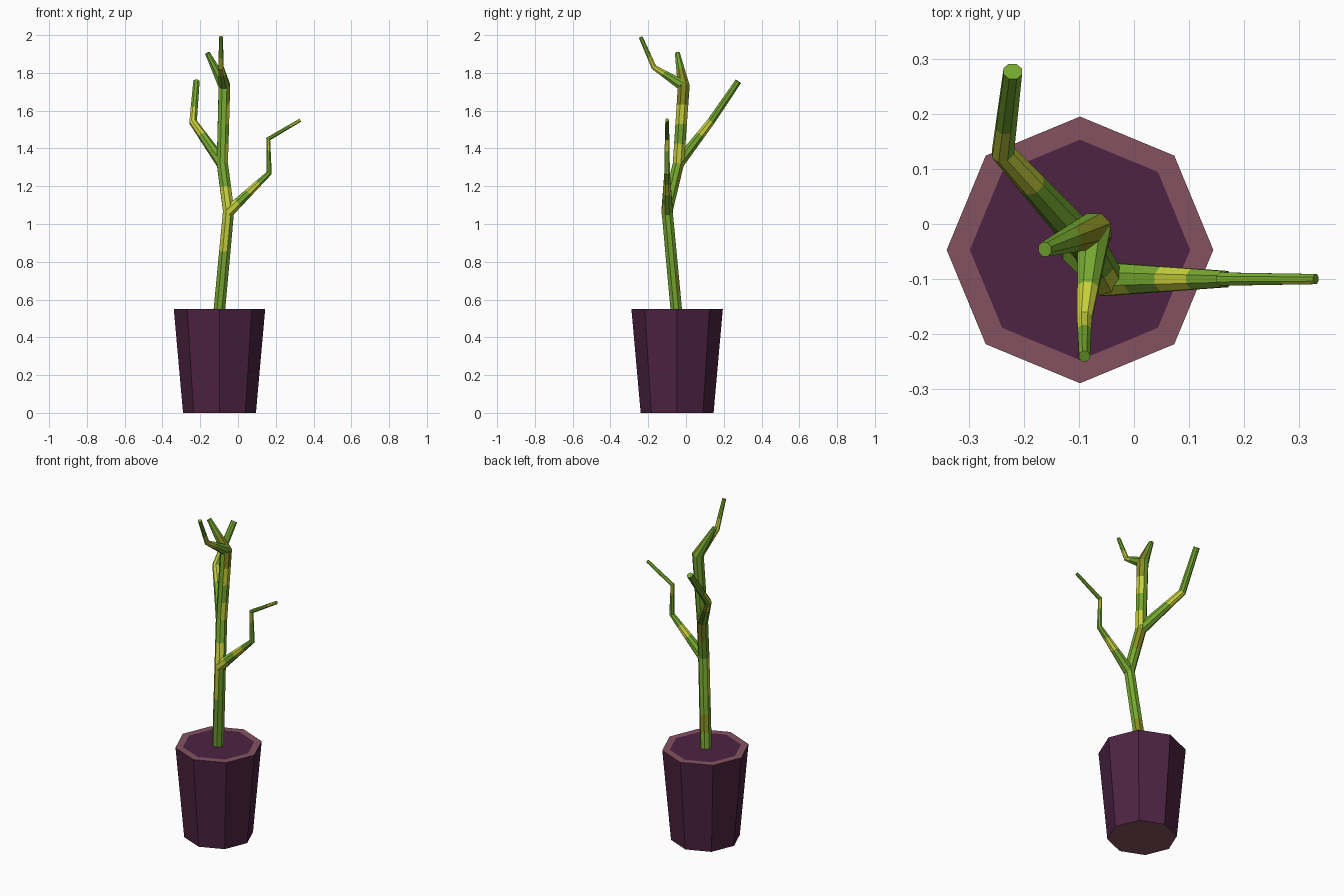
import bpy, bmesh, math
from mathutils import Vector

if "Cube" in bpy.data.objects:
    bpy.data.objects.remove(bpy.data.objects["Cube"])


def material(name, rgb):
    m = bpy.data.materials.new(name)
    m.diffuse_color = (*rgb, 1)
    m.use_nodes = True
    m.node_tree.nodes["Principled BSDF"].inputs["Base Color"].default_value = m.diffuse_color
    return m


GREEN = material("stem green", (0.18, 0.39, 0.03))
YELLOW = material("yellow green", (0.56, 0.62, 0.045))
OLIVE = material("olive", (0.24, 0.26, 0.015))
PLUM = material("plum", (0.075, 0.017, 0.055))
ROSE = material("dusty rose", (0.23, 0.085, 0.115))

# Patch code -> material slot and the direction the patch faces (None = all round)
PATCH = {
    "g": (0, None), "y": (1, None), "o": (2, None),
    "l": (1, Vector((-0.8, -0.6, 0))),   # yellow on front left
    "f": (1, Vector((0, -1, 0))),        # yellow on front
    "r": (1, Vector((1, 0.3, 0))),       # yellow on right
    "b": (2, Vector((-0.3, 1, 0))),      # olive on back
    "e": (2, Vector((1, 0, 0))),         # olive on right
    "u": (2, Vector((-0.3, 0.3, 1))),    # olive on top
}


def finish(bm, name, mats):
    bmesh.ops.recalc_face_normals(bm, faces=bm.faces)
    me = bpy.data.meshes.new(name)
    bm.to_mesh(me)
    bm.free()
    for m in mats:
        me.materials.append(m)
    ob = bpy.data.objects.new(name, me)
    bpy.context.collection.objects.link(ob)
    return ob


def stem(name, points, bands, sides=8):
    """Tapered tube through (x, y, z, radius); each band string splits a segment."""
    pos = [Vector(p[:3]) for p in points]
    dirs = [(b - a).normalized() for a, b in zip(pos, pos[1:])]
    bm = bmesh.new()
    joints, axis = [], Vector((1, 0, 0))
    for i, p in enumerate(pos):
        t = (dirs[max(i - 1, 0)] + dirs[min(i, len(dirs) - 1)]).normalized()
        u = axis - t * axis.dot(t)
        if u.length < 0.1:
            u = Vector((0, 1, 0)).cross(t)
        u.normalize()
        axis = u
        v = t.cross(u)
        joints.append([p + (u * math.cos(a) + v * math.sin(a)) * points[i][3]
                       for a in (math.tau * (k + 0.5) / sides for k in range(sides))])
    ring = [bm.verts.new(c) for c in joints[0]]
    bm.faces.new(ring)
    for i, codes in enumerate(bands):
        for j, code in enumerate(codes):
            f = (j + 1) / len(codes)
            nxt = [bm.verts.new(a.lerp(b, f)) for a, b in zip(joints[i], joints[i + 1])]
            slot, way = PATCH[code]
            mid = pos[i].lerp(pos[i + 1], f - 0.5 / len(codes))
            for k in range(sides):
                n = (k + 1) % sides
                face = bm.faces.new((ring[k], ring[n], nxt[n], nxt[k]))
                out = (face.calc_center_median() - mid).normalized()
                if way is None or out.dot(way.normalized()) > 0.35:
                    face.material_index = slot
            ring = nxt
    bm.faces.new(ring)
    return finish(bm, name, (GREEN, YELLOW, OLIVE))


# Pot: tapered octagon with a contrasting rim and base
bm = bmesh.new()
rings = []
CX, CY = -0.098, -0.047
for r, z in ((0.193, 0), (0.242, 0.55), (0.200, 0.55)):
    rings.append([bm.verts.new((CX + r * math.cos(k * math.tau / 8),
                                CY + r * math.sin(k * math.tau / 8), z)) for k in range(8)])
bm.faces.new(rings[0]).material_index = 1
for i in range(2):
    for k in range(8):
        n = (k + 1) % 8
        f = bm.faces.new((rings[i][k], rings[i][n], rings[i + 1][n], rings[i + 1][k]))
        f.material_index = i
bm.faces.new(rings[2])  # soil, same plum as the pot walls
finish(bm, "pot", (PLUM, ROSE))

# Main stem and its forks
A = (-0.05, -0.10, 1.07)
B = (-0.083, -0.04, 1.32)
C = (-0.072, -0.012, 1.73)
stem("trunk", [(-0.1, -0.05, 0.53, 0.033), (*A, 0.032), (*B, 0.032), (*C, 0.034),
               (-0.162, -0.046, 1.905, 0.014)],
     ["gbgll", "fb", "rgre", "eg"])
stem("right_branch", [(-0.055, -0.10, 1.06, 0.033), (0.165, -0.10, 1.27, 0.016),
                      (0.16, -0.10, 1.45, 0.013), (0.33, -0.10, 1.55, 0.010)],
     ["fgyg", "ggy", "ggf"])
stem("left_branch", [(*B, 0.032), (-0.238, 0.13, 1.54, 0.022), (-0.22, 0.277, 1.755, 0.018)],
     ["guy", "lgg"])
stem("top_branch", [(*C, 0.032), (-0.09, -0.17, 1.83, 0.015), (-0.09, -0.24, 1.99, 0.011)],
     ["ggy", "ygg"])
